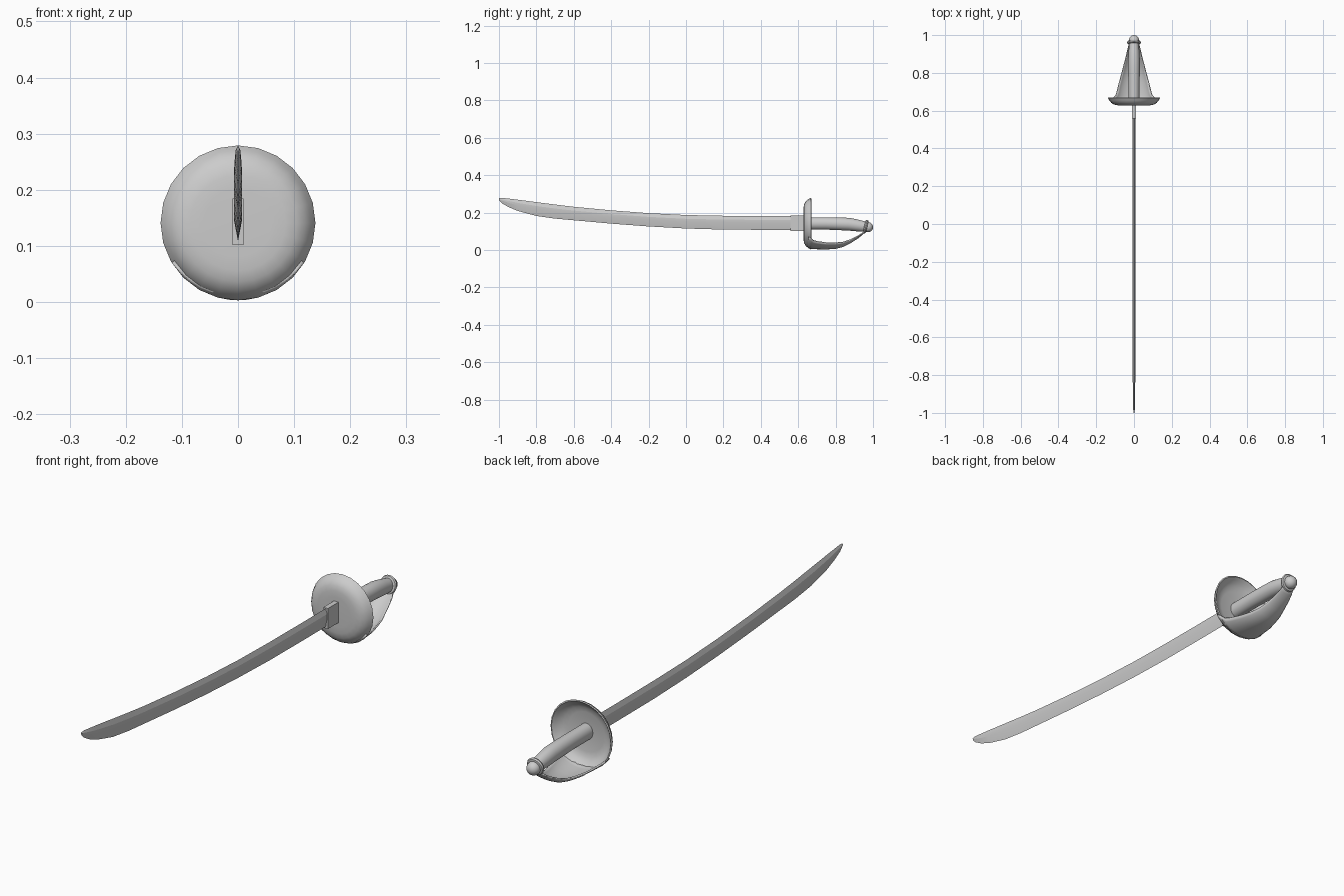
import bpy, bmesh, math
from mathutils import Vector, Matrix

if "Cube" in bpy.data.objects:
    bpy.data.objects.remove(bpy.data.objects["Cube"])


def finish(name, bm, angle=40):
    bmesh.ops.recalc_face_normals(bm, faces=bm.faces)
    me = bpy.data.meshes.new(name)
    bm.to_mesh(me)
    bm.free()
    ob = bpy.data.objects.new(name, me)
    bpy.context.collection.objects.link(ob)
    bpy.ops.object.select_all(action='DESELECT')
    ob.select_set(True)
    bpy.context.view_layer.objects.active = ob
    bpy.ops.object.shade_smooth_by_angle(angle=math.radians(angle))
    return ob


def loft(name, rings, closed=True, caps=True, angle=40):
    """Skin a list of equally long point rings."""
    bm = bmesh.new()
    rows = [[bm.verts.new(p) for p in r] for r in rings]
    n = len(rows[0])
    for a, b in zip(rows, rows[1:]):
        for i in range(n if closed else n - 1):
            j = (i + 1) % n
            bm.faces.new((a[i], a[j], b[j], b[i]))
    if caps:
        bm.faces.new(rows[0])
        bm.faces.new(rows[-1])
    return finish(name, bm, angle)


def ellipse(y, z, rx, rz, n=24, tilt=0.0):
    pts = []
    for i in range(n):
        a = math.tau * i / n
        dz = rz * math.cos(a)
        pts.append((rx * math.sin(a), y + dz * math.sin(tilt), z + dz * math.cos(tilt)))
    return pts


# Curved blade: (y, back edge z, cutting edge z, half thickness)
stations = [(-1.0, .277, .266, .002), (-.985, .279, .250, .004), (-.95, .275, .230, .005),
            (-.9, .269, .209, .006), (-.8, .256, .182, .007), (-.7, .243, .168, .007),
            (-.6, .231, .159, .007), (-.4, .212, .141, .007), (-.2, .197, .126, .007),
            (0, .187, .115, .007), (.2, .183, .109, .007), (.4, .182, .108, .007),
            (.63, .182, .108, .007)]
rings = []
for y, t, b, w in stations:
    h = t - b
    rings.append([(0, y, t), (w, y, t - .28 * h), (w, y, t - .5 * h), (0, y, b),
                  (-w, y, t - .5 * h), (-w, y, t - .28 * h)])
loft("blade", rings, angle=12)

# Rectangular collar where the blade meets the guard
bm = bmesh.new()
bmesh.ops.create_cube(bm, size=1, matrix=Matrix.Translation((0, .597, .143))
                      @ Matrix.Diagonal((.02, .075, .083, 1)))
finish("blade_collar", bm)

# Dished hand guard, turned around the blade axis
dish = [(.002, .627), (.06, .627), (.085, .628), (.105, .632), (.12, .641), (.13, .653),
        (.138, .668), (.133, .67), (.124, .660), (.114, .650), (.1, .642), (.08, .637),
        (.002, .636)]
loft("guard_dish", [ellipse(y, .141, r, r) for r, y in dish], angle=50)

# Knuckle guard: (y, lowest z, half width, edge z)
bow = [(.655, .012, .118, .070), (.668, .006, .112, .062), (.68, .005, .099, .050),
       (.70, .004, .092, .044), (.75, .003, .080, .037), (.80, .006, .066, .036),
       (.84, .016, .056, .040), (.88, .036, .045, .053), (.92, .062, .036, .072),
       (.945, .082, .030, .088), (.962, .099, .024, .104)]
rings = []
sweep = math.radians(60)
for y, zb, w, ze in bow:
    ring = []
    for i in range(-6, 7):
        a = sweep * i / 6
        ring.append((w * math.sin(a) / math.sin(sweep), y,
                     zb + (ze - zb) * (1 - math.cos(a)) / (1 - math.cos(sweep))))
    rings.append(ring)
bow_ob = loft("knuckle_guard", rings, closed=False, caps=False, angle=60)
if sum(p.normal.z for p in bow_ob.data.polygons) < 0:
    bow_ob.data.flip_normals()
mod = bow_ob.modifiers.new("thickness", 'SOLIDIFY')
mod.thickness = .006
mod.offset = 1

# Grip drooping toward the pommel
grip = [(.634, .142, .029, .033, 0), (.75, .142, .030, .033, 0), (.82, .140, .031, .034, .03),
        (.87, .138, .031, .034, .12), (.91, .132, .029, .032, .22), (.945, .126, .026, .029, .25),
        (.965, .124, .024, .026, .25)]
loft("grip", [ellipse(y, z, rx, rz, tilt=t) for y, z, rx, rz, t in grip])

# Ring in front of the pommel
flange = [(-.008, .026), (-.006, .034), (0, .037), (.006, .034), (.008, .026)]
loft("pommel_ring", [ellipse(.961 + d, .125 - .25 * d, r, r, tilt=.22) for d, r in flange])

# Ball pommel
bm = bmesh.new()
bmesh.ops.create_uvsphere(bm, u_segments=24, v_segments=14, radius=.027,
                          matrix=Matrix.Translation((0, .973, .122)))
finish("pommel", bm)
